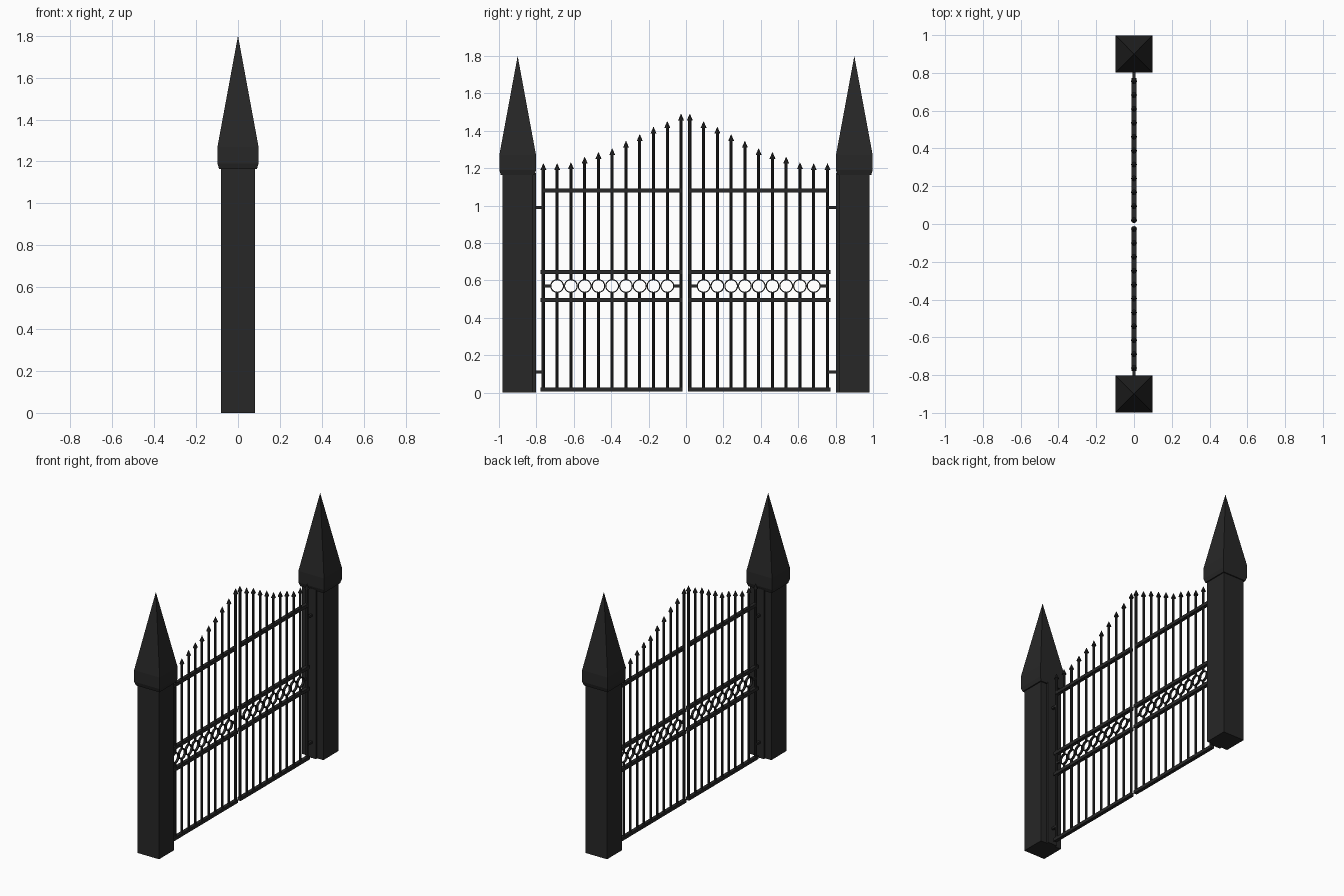
import bpy, bmesh, math
from mathutils import Matrix, Vector

if "Cube" in bpy.data.objects:
    bpy.data.objects.remove(bpy.data.objects["Cube"])

iron = bpy.data.materials.new("black_iron")
iron.diffuse_color = (0.02, 0.02, 0.02, 1)
iron.use_nodes = True
iron.node_tree.nodes["Principled BSDF"].inputs["Base Color"].default_value = iron.diffuse_color


def finish(name, bm):
    bmesh.ops.recalc_face_normals(bm, faces=bm.faces)
    me = bpy.data.meshes.new(name)
    bm.to_mesh(me)
    bm.free()
    me.materials.append(iron)
    ob = bpy.data.objects.new(name, me)
    bpy.context.collection.objects.link(ob)
    return ob


def box(bm, x0, x1, y0, y1, z0, z1):
    m = Matrix.Translation(((x0 + x1) / 2, (y0 + y1) / 2, (z0 + z1) / 2))
    bmesh.ops.create_cube(bm, size=1, matrix=m @ Matrix.Diagonal((x1 - x0, y1 - y0, z1 - z0, 1)))


def cone(bm, y, z0, z1, r0, r1, sides=8):
    bmesh.ops.create_cone(bm, cap_ends=True, segments=sides, radius1=r0, radius2=r1,
                          depth=z1 - z0, matrix=Matrix.Translation((0, y, (z0 + z1) / 2)))


def square_stack(bm, y, levels):
    """Loft square sections (half width, z), ending in a point."""
    rings = [[bm.verts.new((sx * h, y + sy * h, z)) for sx, sy in
              ((-1, -1), (1, -1), (1, 1), (-1, 1))] for h, z in levels[:-1]]
    tip = bm.verts.new((0, y, levels[-1][1]))
    bm.faces.new(rings[0][::-1])
    for a, b in zip(rings, rings[1:]):
        for i in range(4):
            j = (i + 1) % 4
            bm.faces.new((a[i], a[j], b[j], b[i]))
    for i in range(4):
        bm.faces.new((rings[-1][i], rings[-1][(i + 1) % 4], tip))


def ring(bm, y, z, r_out, r_in, depth, seg=20):
    """Flat band ring facing along x."""
    loops = []
    for i in range(seg):
        a = math.tau * i / seg
        loops.append([bm.verts.new((x, y + r * math.cos(a), z + r * math.sin(a)))
                      for x, r in ((-depth, r_out), (depth, r_out), (depth, r_in), (-depth, r_in))])
    for i in range(seg):
        a, b = loops[i], loops[(i + 1) % seg]
        for k in range(4):
            bm.faces.new((a[k], a[(k + 1) % 4], b[(k + 1) % 4], b[k]))


FIRST, STEP, MID = 0.0235, 0.0736, -0.003
TIPS = [1.49, 1.45, 1.42, 1.38, 1.345, 1.305, 1.285, 1.26, 1.23, 1.225, 1.225]
LAST = FIRST + STEP * 10
RING_Z, RING_R = 0.57, 0.037


def build_leaf(side, s):
    parts = []
    # upright bars, interrupted where the rings sit
    bm = bmesh.new()
    for i, top in enumerate(TIPS):
        y = FIRST + i * STEP
        if i in (0, 10):
            cone(bm, y, 0.01, top - 0.03, 0.009, 0.009)
        else:
            cone(bm, y, 0.01, RING_Z - RING_R + 0.003, 0.008, 0.008)
            cone(bm, y, RING_Z + RING_R - 0.003, top - 0.03, 0.008, 0.008)
    parts.append((side + "_upright_bars", bm))
    # pointed finials
    bm = bmesh.new()
    for i, top in enumerate(TIPS):
        y = FIRST + i * STEP
        cone(bm, y, top - 0.035, top, 0.016, 0.001)
    parts.append((side + "_finials", bm))
    # horizontal rails and the short links to the end rings
    bm = bmesh.new()
    for z in (0.016, 0.495, 0.645):
        box(bm, -0.012, 0.012, FIRST - 0.009, LAST + 0.016, z - 0.011, z + 0.011)
    box(bm, -0.012, 0.012, FIRST, LAST, 1.069, 1.091)
    for a in (FIRST, LAST - STEP + RING_R - 0.002):
        box(bm, -0.007, 0.007, a, a + STEP - RING_R + 0.002, RING_Z - 0.007, RING_Z + 0.007)
    parts.append((side + "_rails", bm))
    # ornamental rings
    bm = bmesh.new()
    for i in range(1, 10):
        ring(bm, FIRST + i * STEP, RING_Z, RING_R, 0.031, 0.008)
    parts.append((side + "_rings", bm))
    # hinge arms
    bm = bmesh.new()
    for z in (0.11, 0.99):
        box(bm, -0.008, 0.008, LAST, 0.815, z - 0.007, z + 0.007)
    parts.append((side + "_hinges", bm))
    for name, bm in parts:
        for v in bm.verts:
            v.co.y = s * v.co.y + MID
        finish(name, bm)


def build_pillar(side, s):
    # shaft with flared cap and spire
    bm = bmesh.new()
    square_stack(bm, s * 0.9, [(0.082, 0), (0.082, 1.163), (0.09, 1.163), (0.098, 1.19),
                               (0.098, 1.27), (0, 1.8)])
    finish(side + "_pillar", bm)
    # mounting plate on the inner face
    bm = bmesh.new()
    y0, y1 = sorted((s * 0.803, s * 0.83))
    box(bm, -0.035, 0.035, y0, y1, 0, 1.175)
    finish(side + "_mounting_plate", bm)


for side, s in (("left", -1), ("right", 1)):
    build_leaf(side, s)
    build_pillar(side, s)
